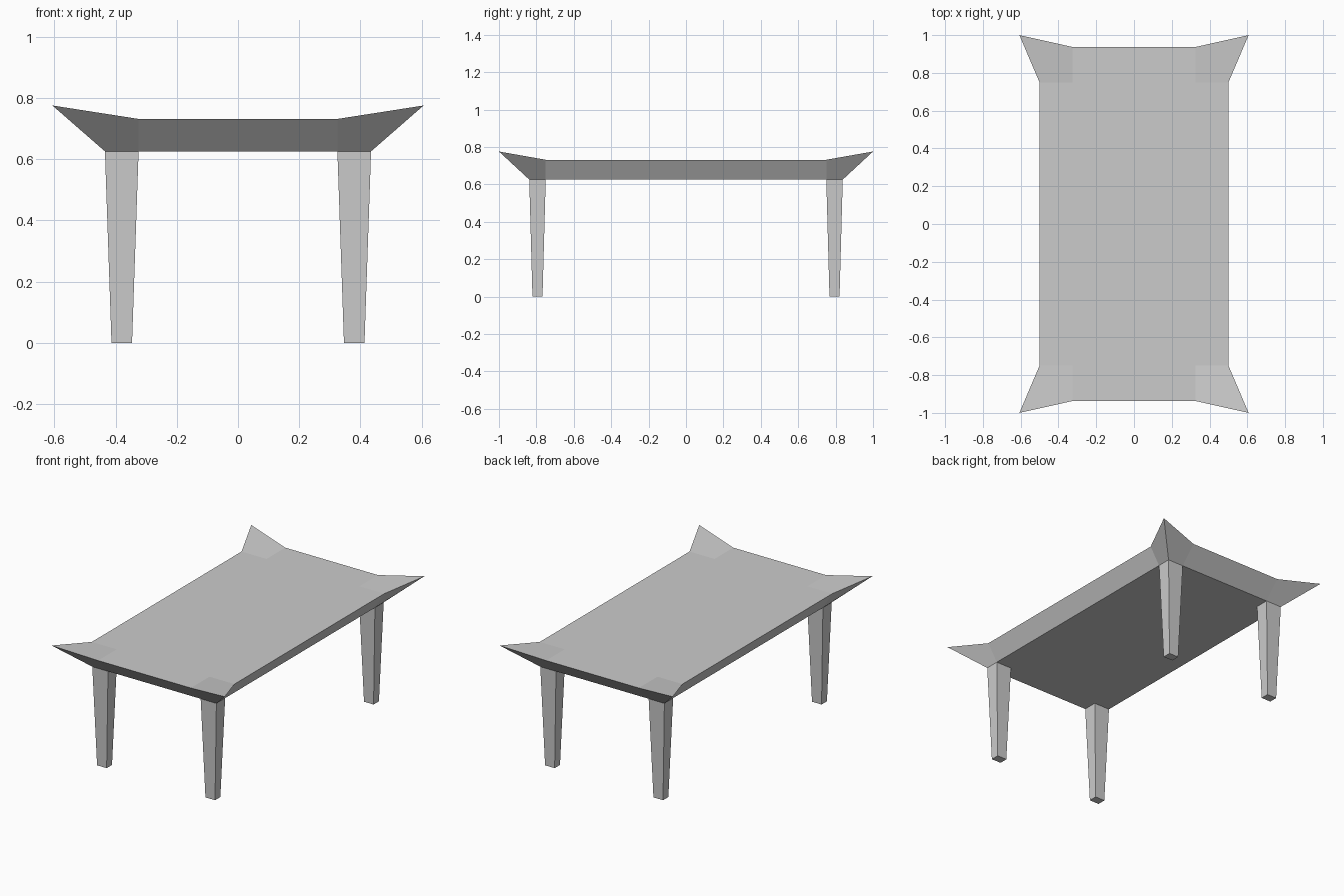
import bpy, bmesh

cube = bpy.data.objects.get("Cube")
if cube:
    bpy.data.objects.remove(cube, do_unlink=True)

# Plain grey finish
grey = bpy.data.materials.new("plain grey")
grey.use_nodes = True
colour = (0.6, 0.6, 0.6, 1)
grey.diffuse_color = colour
grey.node_tree.nodes["Principled BSDF"].inputs["Base Color"].default_value = colour

TOP_Z, UNDER_Z, TIP_Z = 0.732, 0.626, 0.776
INNER_X, INNER_Y = 0.325, 0.75
TIP_X, TIP_Y = 0.607, 1.0


def grid(bm, out_x, out_y, z):
    """A four by four net of vertices, fine at the corners."""
    return [[bm.verts.new((x, y, z)) for y in (-out_y, -INNER_Y, INNER_Y, out_y)]
            for x in (-out_x, -INNER_X, INNER_X, out_x)]


bm = bmesh.new()
top = grid(bm, 0.5, 0.937, TOP_Z)
under = grid(bm, 0.435, 0.838, UNDER_Z)

# Upswept corner tips
for i in (0, 3):
    for j in (0, 3):
        top[i][j].co = (TIP_X * (1 if i else -1), TIP_Y * (1 if j else -1), TIP_Z)

# Tabletop surface and underside, with tapered legs drawn from the corners
for i in range(3):
    for j in range(3):
        ring = [(i, j), (i + 1, j), (i + 1, j + 1), (i, j + 1)]
        bm.faces.new([top[a][b] for a, b in ring])
        cell = bm.faces.new([under[a][b] for a, b in reversed(ring)])
        if i != 1 and j != 1:
            foot = bmesh.ops.extrude_discrete_faces(bm, faces=[cell])["faces"][0]
            centre = foot.calc_center_median()
            for v in foot.verts:
                v.co.x = centre.x + (v.co.x - centre.x) * 0.61
                v.co.y = centre.y + (v.co.y - centre.y) * 0.61
                v.co.z = 0

# Sloping apron around the rim
rim = ([(i, 0) for i in range(3)] + [(3, j) for j in range(3)]
       + [(i, 3) for i in (3, 2, 1)] + [(0, j) for j in (3, 2, 1)])
for (a, b), (c, d) in zip(rim, rim[1:] + rim[:1]):
    bm.faces.new((under[a][b], under[c][d], top[c][d], top[a][b]))

bmesh.ops.recalc_face_normals(bm, faces=bm.faces)
mesh = bpy.data.meshes.new("table")
bm.to_mesh(mesh)
bm.free()
mesh.materials.append(grey)
table = bpy.data.objects.new("table", mesh)
bpy.context.collection.objects.link(table)
